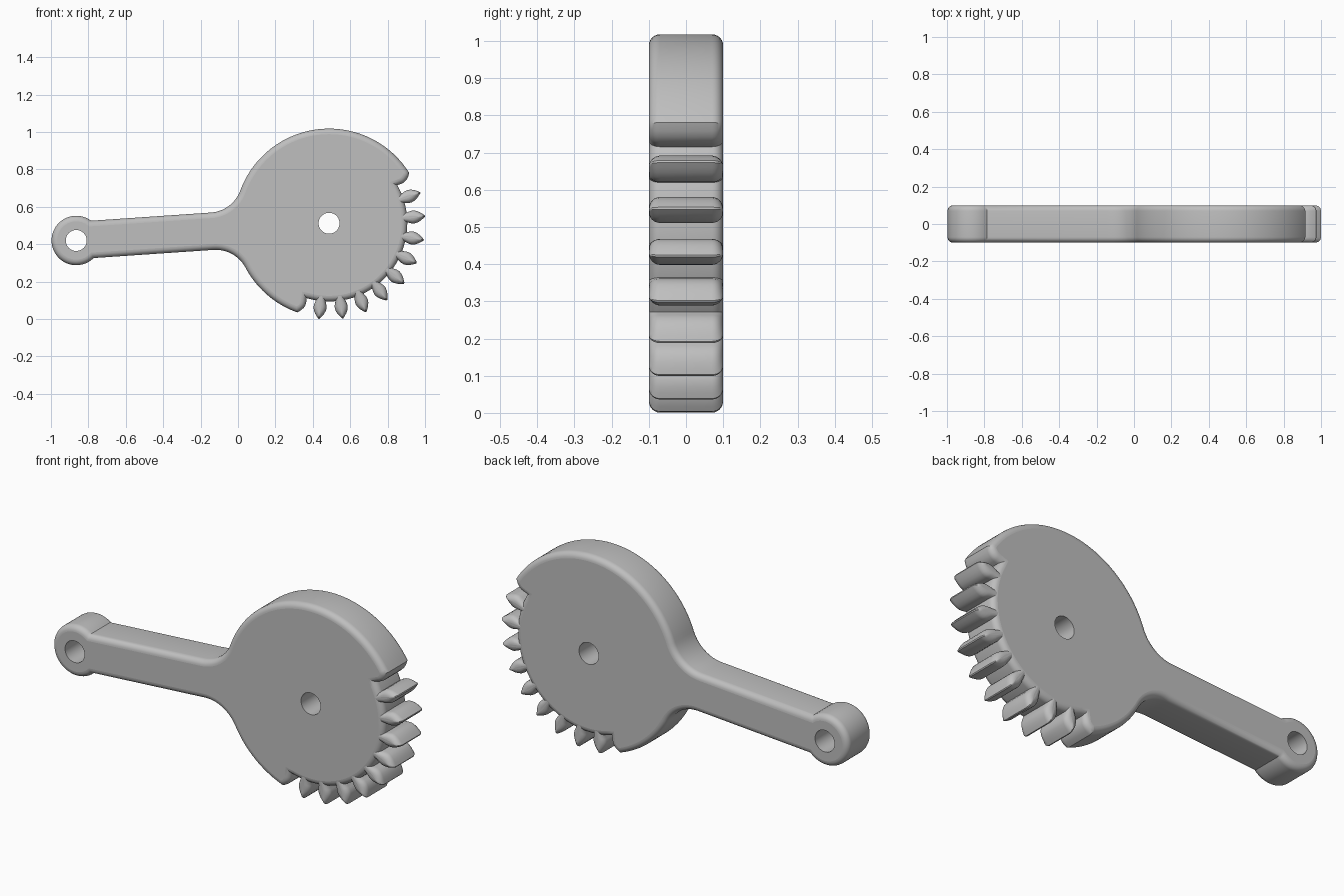
import bpy, bmesh
from math import sin, cos, asin, pi, radians, sqrt
from mathutils import Vector

if "Cube" in bpy.data.objects:
    bpy.data.objects.remove(bpy.data.objects["Cube"])

grey = bpy.data.materials.new("plain grey")
grey.use_nodes = True
COLOUR = (0.52, 0.52, 0.52, 1)
grey.diffuse_color = COLOUR
grey.node_tree.nodes["Principled BSDF"].inputs["Base Color"].default_value = COLOUR

CENTRE = Vector((0.487, 0.512))      # gear axis in x, z
DISC_R, ROOT_R = 0.506, 0.418
HALF_DEPTH, ROUND = 0.1, 0.03
TILT = radians(3.9)                  # slope of the arm
ARM_LEN, ARM_HALF, FILLET, EYE_R = 1.355, 0.1, 0.18, 0.132
HOLE_R = 0.056
PITCH, FIRST = radians(14.34), radians(18.6)
TOOTH = [(0.375, 0.024), (0.42, 0.027), (0.438, 0.033), (0.455, 0.035),
         (0.472, 0.031), (0.488, 0.023), (0.502, 0.013), (0.514, 0.003)]


def polar(r, a):
    return Vector((r * cos(a), r * sin(a)))


def arc(centre, r, a, b, n):
    return [centre + polar(r, a + (b - a) * i / n) for i in range(n + 1)]


def inset(points, d):
    """Move a counter-clockwise outline inwards by d."""
    out = []
    for i, p in enumerate(points):
        e1 = (p - points[i - 1]).normalized()
        e2 = (points[(i + 1) % len(points)] - p).normalized()
        n1, n2 = Vector((-e1.y, e1.x)), Vector((-e2.y, e2.x))
        n = (n1 + n2).normalized()
        out.append(p + n * d / max(n.dot(n1), 0.7))
    return out


def rounded_slab(name, outline_at, half_depth, holes=()):
    """Loft outlines through the depth with rounded rims, then cap them."""
    bm = bmesh.new()
    steps = 6
    rim = [(half_depth - ROUND + ROUND * sin(a), ROUND * (1 - cos(a)))
           for a in (pi / 2 * i / steps for i in range(steps + 1))]
    layers = [(-y, d) for y, d in reversed(rim)] + rim

    def ring(points, y):
        return [bm.verts.new((CENTRE.x + p.x, y, CENTRE.y + p.y)) for p in points]

    def skin(rings):
        for low, high in zip(rings, rings[1:]):
            for i in range(len(low)):
                bm.faces.new((low[i - 1], low[i], high[i], high[i - 1]))

    tubes = [[ring(outline_at(d), y) for y, d in layers]]
    for c in holes:
        circle = arc(c, HOLE_R, 0, 2 * pi, 40)[:-1]
        tubes.append([ring(circle, y) for y in (-half_depth, half_depth)])
    for rings in tubes:
        skin(rings)
    for end in (0, -1):
        edges = [bm.edges.get((r[end][i - 1], r[end][i]))
                 for r in tubes for i in range(len(r[end]))]
        bmesh.ops.triangle_fill(bm, edges=edges, use_beauty=True)
    bmesh.ops.recalc_face_normals(bm, faces=bm.faces)
    mesh = bpy.data.meshes.new(name)
    bm.to_mesh(mesh)
    bm.free()
    mesh.materials.append(grey)
    obj = bpy.data.objects.new(name, mesh)
    bpy.context.collection.objects.link(obj)
    bpy.ops.object.select_all(action='DESELECT')
    obj.select_set(True)
    bpy.context.view_layer.objects.active = obj
    bpy.ops.object.shade_smooth_by_angle(angle=radians(32))
    for f in mesh.polygons:              # keep the broad faces flat
        if abs(f.normal.y) > 0.9995:
            f.use_smooth = False
    return obj


# Arm: upper half along -u, from the fillet to the far end of the eye
swing = asin((ARM_HALF + FILLET) / (DISC_R + FILLET))
bend = Vector((-(DISC_R + FILLET) * cos(swing), ARM_HALF + FILLET))
eye = Vector((-ARM_LEN, 0))
join = asin(ARM_HALF / EYE_R)
half = arc(bend, FILLET, -swing, -pi / 2, 14) + arc(eye, EYE_R, join, pi, 28)
arm = half + [Vector((p.x, -p.y)) for p in reversed(half[:-1])]
arm = [Vector((p.x * cos(TILT) - p.y * sin(TILT),
               p.x * sin(TILT) + p.y * cos(TILT))) for p in arm]
eye = polar(ARM_LEN, pi + TILT)

# Body outline: full disc, arm, then the toothed sector between two half teeth
top, bottom = FIRST + PITCH, FIRST - 9 * PITCH
flank = [(r, h) for r, h in TOOTH if 0.42 < r < 0.5]
zero = Vector((0, 0))
body = arc(zero, DISC_R, top - 0.015, pi + TILT - swing, 60)[:-1]
body += arm
body += arc(zero, DISC_R, pi + TILT + swing, 2 * pi + bottom + 0.015, 32)[1:]
body += [polar(r, bottom + h / r) for r, h in reversed(flank)]
body += arc(zero, ROOT_R, bottom + 0.066, top - 0.066, 70)
body += [polar(r, top - h / r) for r, h in flank]
rounded_slab("gear_arm_body", lambda d: inset(body, d), HALF_DEPTH, (zero, eye))


# Nine leaf-shaped teeth, narrowing at both ends
def tooth_outline(angle, d):
    sides = []
    for r, h in TOOTH:
        r -= d * (r - TOOTH[0][0]) / 0.139
        sides.append((r, h * (1 - d / 0.036)))
    pts = [(r, -h) for r, h in sides] + [(r, h) for r, h in reversed(sides)]
    return [Vector((r * cos(angle) - h * sin(angle),
                    r * sin(angle) + h * cos(angle))) for r, h in pts]


for k in range(9):
    rounded_slab(f"gear_tooth_{k + 1}",
                 lambda d, a=FIRST - k * PITCH: tooth_outline(a, d),
                 HALF_DEPTH - 0.0005)
